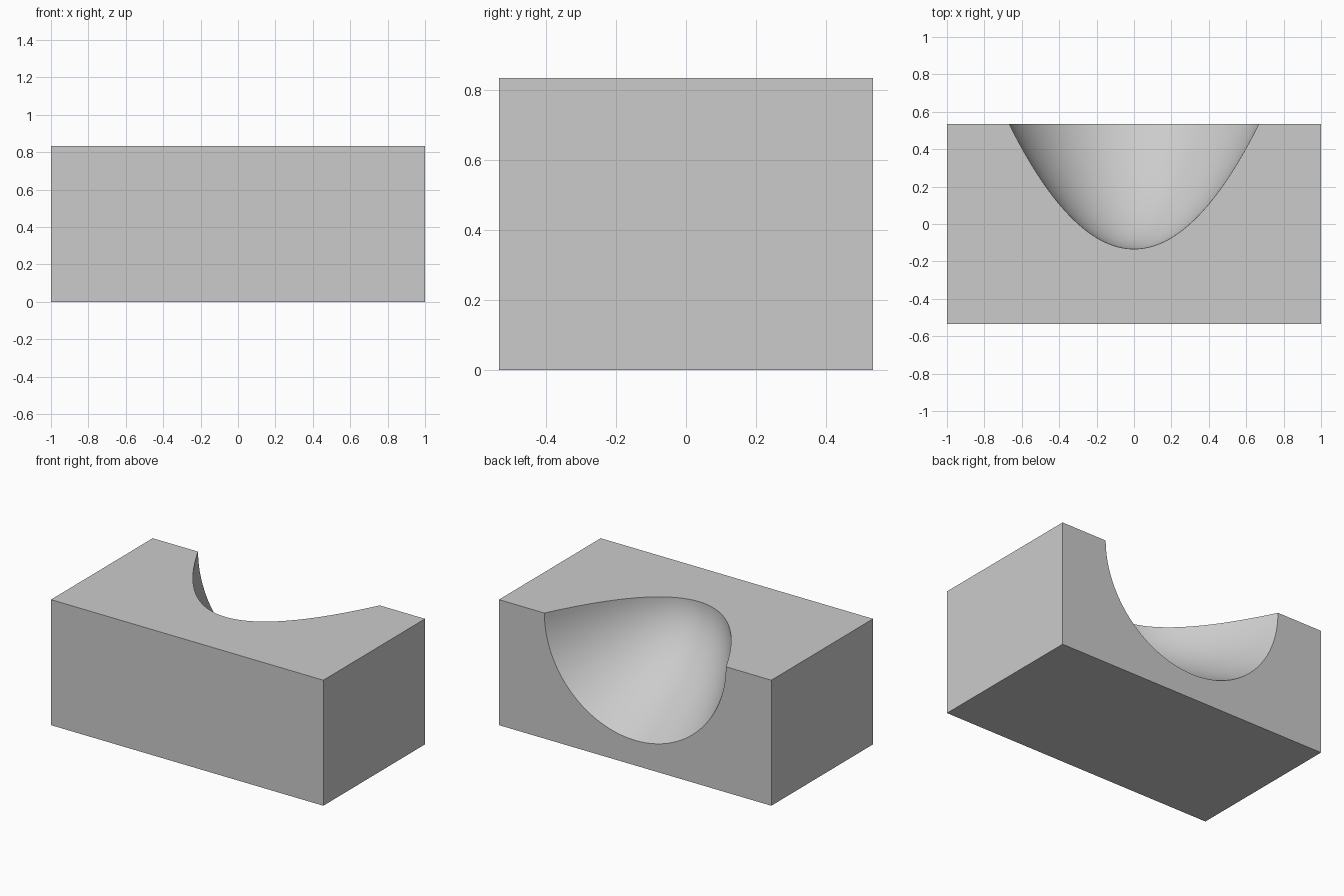
import bpy
import bmesh
import math
from mathutils import Matrix, Vector

if "Cube" in bpy.data.objects:
    bpy.data.objects.remove(bpy.data.objects["Cube"], do_unlink=True)

WIDTH, DEPTH, HEIGHT = 2.0, 1.0667, 0.8333
RADIUS = 0.6667            # hollow radius at the back face
BACK = DEPTH / 2
VERTEX_Y = BACK - RADIUS   # deepest point of the hollow
RINGS, SIDES = 36, 128

# Plain grey material
grey = bpy.data.materials.new("plain grey")
grey.use_nodes = True
colour = (0.6, 0.6, 0.6, 1)
grey.diffuse_color = colour
grey.node_tree.nodes["Principled BSDF"].inputs["Base Color"].default_value = colour


def add_object(name, bm):
    mesh = bpy.data.meshes.new(name)
    bmesh.ops.recalc_face_normals(bm, faces=bm.faces)
    bm.to_mesh(mesh)
    bm.free()
    mesh.materials.append(grey)
    obj = bpy.data.objects.new(name, mesh)
    bpy.context.collection.objects.link(obj)
    return obj


# Rectangular block
bm = bmesh.new()
bmesh.ops.create_cube(bm, size=1, matrix=Matrix.Translation((0, 0, HEIGHT / 2))
                      @ Matrix.Diagonal((WIDTH, DEPTH, HEIGHT, 1)))
block = add_object("hollowed_block", bm)

# Paraboloid cutter: a parabola spun about a y axis lying in the top face
bm = bmesh.new()
profile = []
for i in range(RINGS + 3):
    r = RADIUS * i / RINGS
    y = VERTEX_Y + r * r / RADIUS
    profile.append(bm.verts.new((r, y, HEIGHT)))
edges = [bm.edges.new(pair) for pair in zip(profile, profile[1:])]
bmesh.ops.spin(bm, geom=profile + edges, cent=(0, 0, HEIGHT), axis=Vector((0, 1, 0)),
               angle=math.tau, steps=SIDES, use_duplicate=False)
bmesh.ops.remove_doubles(bm, verts=bm.verts, dist=0.0001)
for face in bm.faces:
    face.smooth = True
rim = [e for e in bm.edges if e.is_boundary]
bmesh.ops.contextual_create(bm, geom=rim)
cutter = add_object("hollow_cutter", bm)
cutter.hide_render = True

# Carve the hollow, then discard the cutter
cut = block.modifiers.new("hollow", "BOOLEAN")
cut.operation = "DIFFERENCE"
cut.solver = "EXACT"
cut.object = cutter
bpy.context.view_layer.objects.active = block
block.select_set(True)
bpy.ops.object.modifier_apply(modifier=cut.name)
bpy.data.objects.remove(cutter, do_unlink=True)
bpy.ops.object.shade_smooth_by_angle(angle=math.radians(25))
